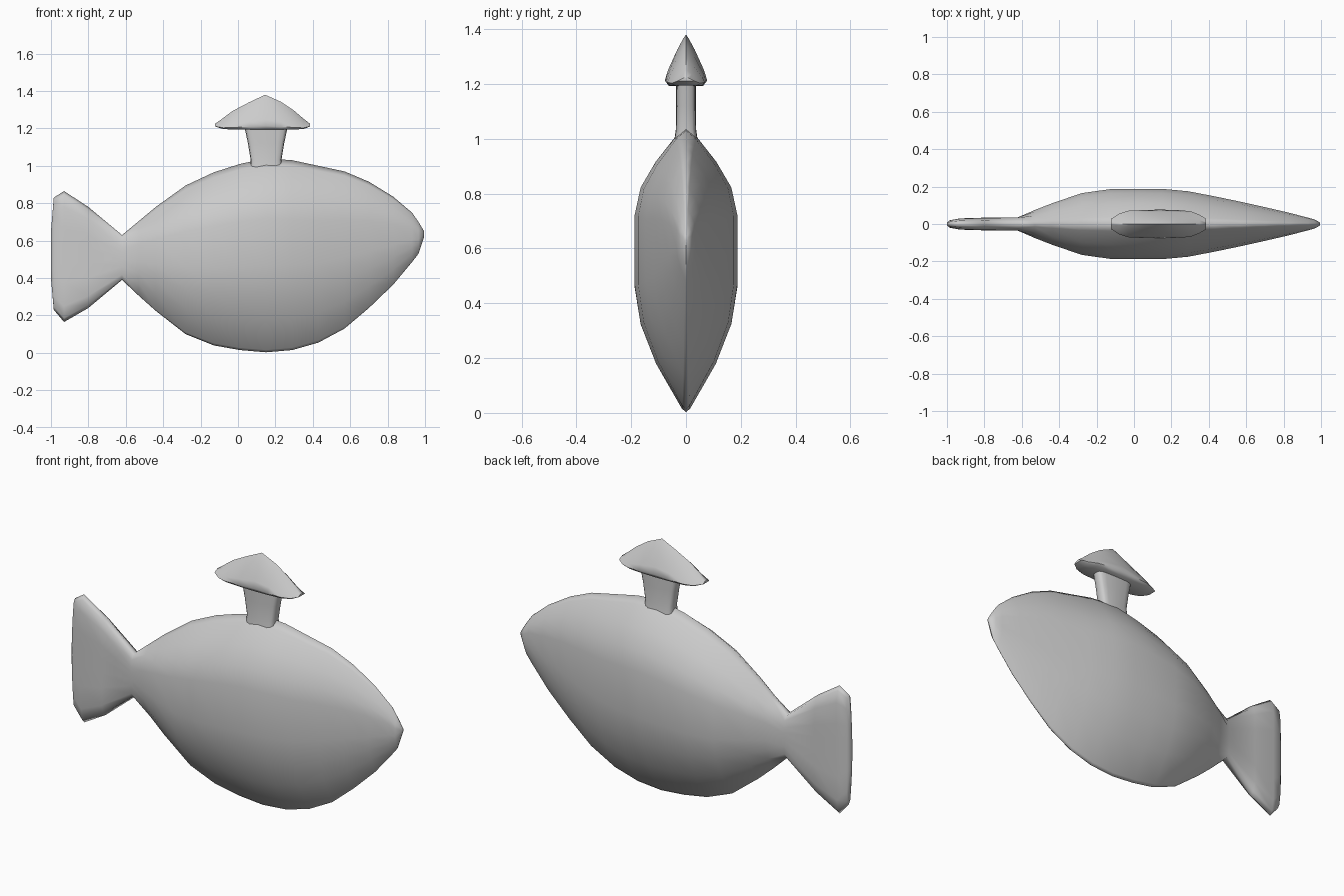
import bpy, bmesh, math

if "Cube" in bpy.data.objects:
    bpy.data.objects.remove(bpy.data.objects["Cube"])

def loft(name, rings, angle=80):
    """Skin a list of equal-length closed rings and cap both ends."""
    bm = bmesh.new()
    loops = [[bm.verts.new(p) for p in ring] for ring in rings]
    n = len(loops[0])
    for a, b in zip(loops, loops[1:]):
        for i in range(n):
            j = (i + 1) % n
            bm.faces.new((a[i], a[j], b[j], b[i]))
    bm.faces.new(loops[0])
    bm.faces.new(loops[-1])
    bmesh.ops.recalc_face_normals(bm, faces=bm.faces)
    mesh = bpy.data.meshes.new(name)
    bm.to_mesh(mesh)
    bm.free()
    ob = bpy.data.objects.new(name, mesh)
    bpy.context.collection.objects.link(ob)
    bpy.ops.object.select_all(action='DESELECT')
    ob.select_set(True)
    bpy.context.view_layer.objects.active = ob
    bpy.ops.object.shade_smooth_by_angle(angle=math.radians(angle))
    return ob

def section(x, bottom, top, width, profile):
    """Symmetric upright ring at x from a half profile of (height, width) fractions."""
    half = [(width * w, bottom + (top - bottom) * t) for t, w in profile]
    return ([(x, y, z) for y, z in half] +
            [(x, -y, z) for y, z in reversed(half[1:-1])])

# Fish body and tail fin: one continuous skin
LENS = [(0, 0), (.012, .08), (.17, .58), (.31, .88), (.45, 1),
        (.69, 1), (.79, .88), (.88, .59), (.97, .2), (1, 0)]
FIN = [(0, 0), (.03, .6), (.12, .95), (.3, 1), (.45, 1),
       (.6, 1), (.72, 1), (.88, .95), (.97, .6), (1, 0)]
tail = [(-1.0, .40, .65, .008), (-.985, .23, .83, .02),
        (-.93, .165, .865, .03), (-.80, .24, .78, .034),
        (-.62, .39, .63, .036)]
body = [(-.53, .305, .705, .075), (-.44, .225, .78, .11), (-.28, .10, .895, .165),
        (-.13, .04, .965, .186), (.01, .015, 1.01, .188),
        (.15, .003, 1.04, .188), (.29, .015, 1.03, .175),
        (.43, .055, 1.0, .148), (.57, .13, .97, .119),
        (.70, .24, .915, .09), (.83, .365, .835, .06),
        (.93, .485, .75, .034), (.965, .53, .70, .024), (.995, .62, .65, .008)]
loft("fish_body", [section(*s, FIN) for s in tail] +
     [section(*s, LENS) for s in body], 180)

# Stem of the back fin: flattened, widening upwards, flared at its base
def oval(z, cx, rx, ry, n=16):
    pts = []
    for i in range(n):
        c, s = math.cos(2 * math.pi * i / n), math.sin(2 * math.pi * i / n)
        pts.append((cx + math.copysign(abs(c) ** .5, c) * rx,
                    math.copysign(abs(s) ** .5, s) * ry, z))
    return pts

loft("fin_stem", [oval(.98, .15, .085, .045), oval(1.035, .15, .083, .037),
                  oval(1.12, .15, .097, .036), oval(1.21, .15, .116, .036)])

# Mushroom-like cap: wedge section, rounded rim, peaked ridge
CAP = [(0, 0), (0, .82), (.11, 1), (.3, .86), (.7, .42), (.93, .12), (1, 0)]
cap = [(-.122, 1.21, 1.225, .028), (-.08, 1.197, 1.255, .055),
       (-.03, 1.194, 1.293, .071), (.06, 1.193, 1.34, .075),
       (.145, 1.193, 1.38, .077), (.23, 1.193, 1.342, .074),
       (.30, 1.194, 1.295, .069), (.35, 1.197, 1.252, .05),
       (.385, 1.21, 1.225, .028)]
loft("fin_cap", [section(*s, CAP) for s in cap], 60)
